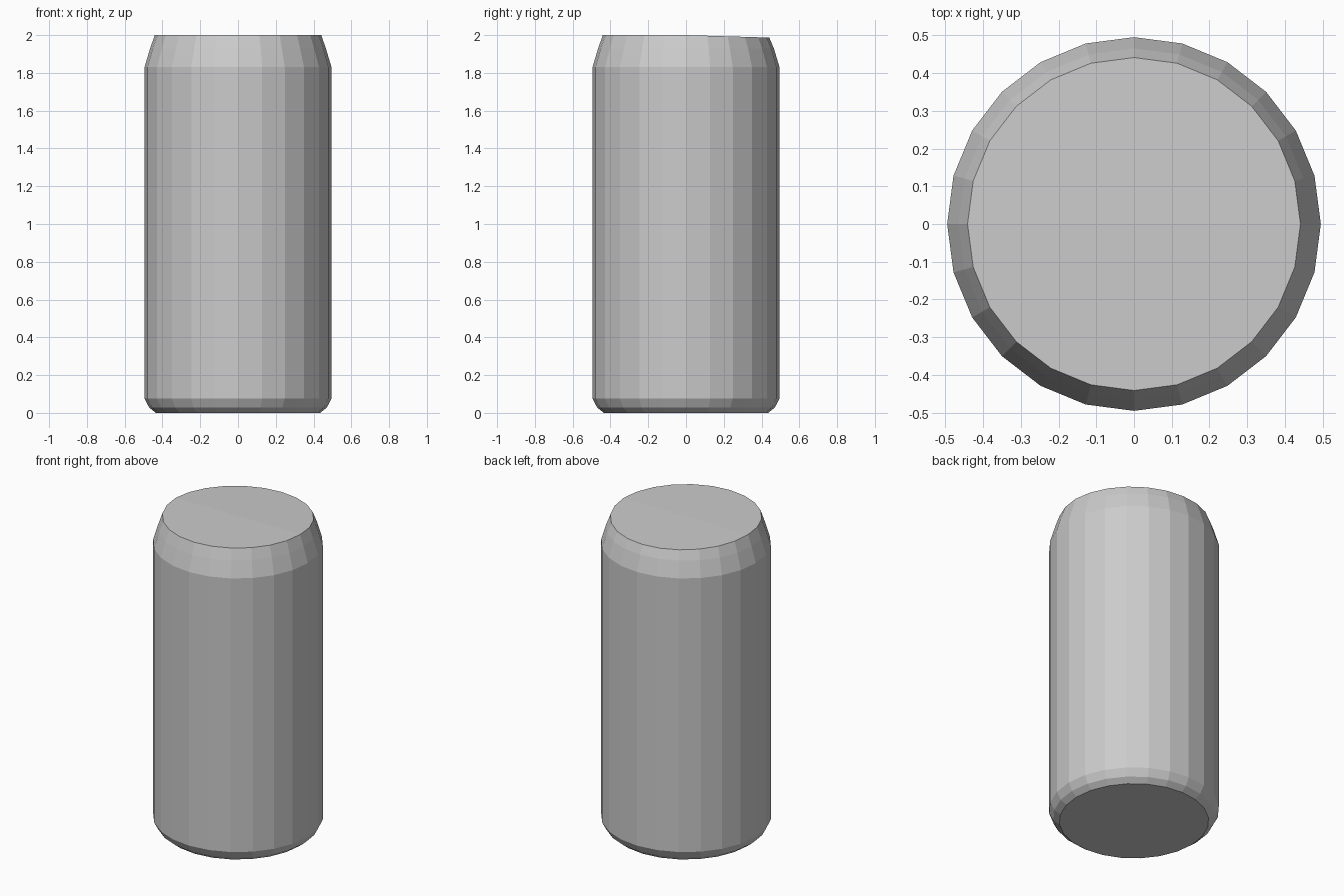
import bpy, bmesh, math

SIDES = 24
# (radius, height) rings from base to rim
PROFILE = [(0.435, 0.0), (0.47, 0.028), (0.495, 0.075),
           (0.495, 1.83), (0.465, 1.93), (0.441, 2.0)]

cube = bpy.data.objects.get("Cube")
if cube:
    bpy.data.objects.remove(cube, do_unlink=True)

# Plain grey metal
grey = bpy.data.materials.new("grey_metal")
grey.use_nodes = True
colour = (0.6, 0.6, 0.6, 1)
grey.diffuse_color = colour
grey.node_tree.nodes["Principled BSDF"].inputs["Base Color"].default_value = colour

# Can wall: stacked rings joined by quads
bm = bmesh.new()
rings = []
for radius, height in PROFILE:
    ring = []
    for i in range(SIDES):
        a = math.tau * i / SIDES
        ring.append(bm.verts.new((radius * math.cos(a), radius * math.sin(a), height)))
    rings.append(ring)
for low, high in zip(rings, rings[1:]):
    for i in range(SIDES):
        j = (i + 1) % SIDES
        bm.faces.new((low[i], low[j], high[j], high[i]))

# Base, and a lid folded very slightly down toward the back
bm.faces.new(rings[0][::-1])
lid = rings[-1]
half = SIDES // 2
for v in lid:
    v.co.z -= 0.03 * max(0, v.co.y)
bm.faces.new(lid[:half + 1])
bm.faces.new(lid[half:] + lid[:1])
bmesh.ops.recalc_face_normals(bm, faces=bm.faces)

mesh = bpy.data.meshes.new("can_body")
bm.to_mesh(mesh)
bm.free()
mesh.materials.append(grey)
can = bpy.data.objects.new("can_body", mesh)
bpy.context.collection.objects.link(can)
